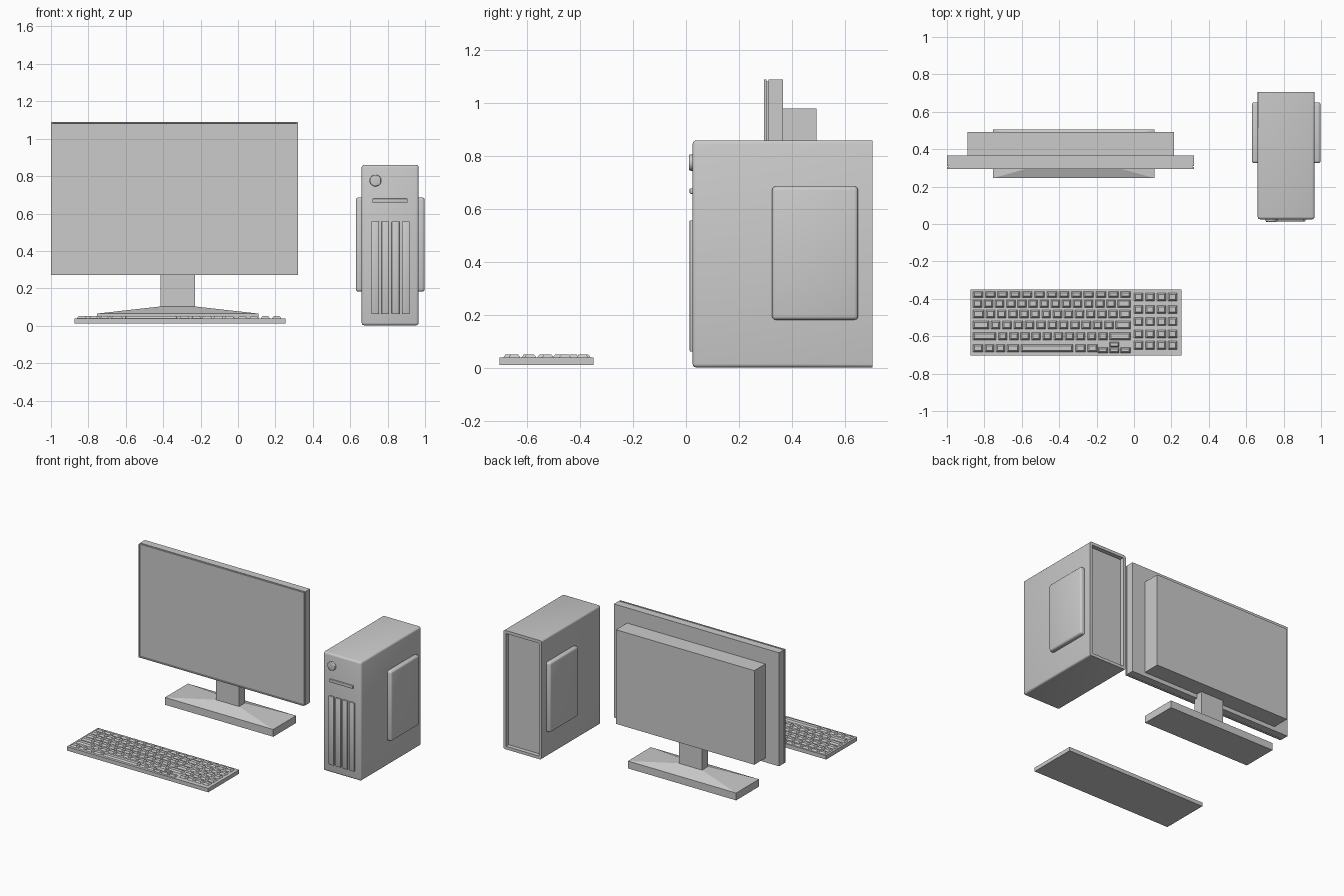
import bpy, bmesh
from mathutils import Vector

if "Cube" in bpy.data.objects:
    bpy.data.objects.remove(bpy.data.objects["Cube"])


def finish(name, bm, smooth=False):
    bmesh.ops.recalc_face_normals(bm, faces=bm.faces[:])
    me = bpy.data.meshes.new(name)
    bm.to_mesh(me)
    bm.free()
    ob = bpy.data.objects.new(name, me)
    bpy.context.collection.objects.link(ob)
    if smooth:
        bpy.ops.object.select_all(action='DESELECT')
        bpy.context.view_layer.objects.active = ob
        ob.select_set(True)
        bpy.ops.object.shade_smooth_by_angle()
    return ob


def add_box(bm, x, y, z, taper=0.0):
    """Box from (min, max) ranges; taper shrinks the top outline."""
    vs = bmesh.ops.create_cube(bm, size=1)['verts']
    for v in vs:
        t = taper if v.co.z > 0 else 0
        p = []
        for c, (a, b), s in zip(v.co, (x, y, z), (t, t, 0)):
            p.append(b - s if c > 0 else a + s)
        v.co = Vector(p)
    return vs


def box(name, x, y, z, bevel=0.0, segments=3):
    bm = bmesh.new()
    add_box(bm, x, y, z)
    if bevel:
        bmesh.ops.bevel(bm, geom=bm.edges[:], offset=bevel, segments=segments,
                        profile=0.5, affect='EDGES')
    return finish(name, bm, bevel > 0)


def recess(bm, direction, rim, depth):
    """Sink a panel into the largest face pointing along y direction."""
    bm.normal_update()
    face = max((f for f in bm.faces if f.normal.y * direction > 0.99),
               key=lambda f: f.calc_area())
    for thickness in (rim, 0.001):
        bmesh.ops.inset_region(bm, faces=[face], thickness=thickness)
    for v in face.verts:
        v.co.y -= direction * depth


# Monitor: bezel with sunken screen, groove, body and rear housing
bm = bmesh.new()
add_box(bm, (-1.0, 0.32), (0.295, 0.304), (0.27, 1.09))
recess(bm, -1, 0.01, 0.006)
finish("screen_bezel", bm)
box("bezel_groove", (-0.993, 0.313), (0.304, 0.311), (0.277, 1.083))
box("monitor_body", (-1.0, 0.32), (0.311, 0.366), (0.27, 1.09))
box("rear_housing", (-0.89, 0.215), (0.366, 0.492), (0.30, 0.98))
box("monitor_neck", (-0.415, -0.23), (0.34, 0.41), (0.09, 0.33))

# Monitor foot: slab with a top sloping up to the neck
bm = bmesh.new()
loops = []
for x0, x1, y0, y1, z in ((-0.755, 0.11, 0.245, 0.506, 0.012),
                          (-0.755, 0.11, 0.245, 0.506, 0.065),
                          (-0.415, -0.23, 0.34, 0.41, 0.103)):
    loops.append([bm.verts.new(p) for p in
                  ((x0, y0, z), (x1, y0, z), (x1, y1, z), (x0, y1, z))])
for lo, hi in zip(loops, loops[1:]):
    for i in range(4):
        j = (i + 1) % 4
        bm.faces.new((lo[i], lo[j], hi[j], hi[i]))
bm.faces.new(loops[0])
bm.faces.new(loops[-1])
finish("monitor_foot", bm)

# Keyboard tray
box("keyboard_base", (-0.875, 0.255), (-0.704, -0.35), (0.012, 0.04))

# Main keys: each row is centre y, half depth, relative key widths
KZ = (0.04, 0.051)
rows = [(-0.377, 0.017, [1] * 13),
        (-0.426, 0.021, [11] * 13 + [15]),
        (-0.482, 0.021, [13] + [11] * 12 + [13]),
        (-0.540, 0.021, [18] + [11.2] * 11 + [17]),
        (-0.600, 0.021, [25] + [11] * 10 + [23]),
        (-0.664, 0.021, [12, 11, 11, 14, 54, 12, 12])]
bm = bmesh.new()
left, right, gap = -0.867, -0.012, 0.006
for y, half, widths in rows:
    end = -0.19 if len(widths) == 7 else right
    unit = (end - left) / sum(widths)
    x = left
    for w in widths:
        add_box(bm, (x + gap, x + w * unit - gap), (y - half, y + half), KZ, 0.008)
        x += w * unit
# Arrow keys
for x, y in ((-0.166, -0.675), (-0.105, -0.675), (-0.105, -0.644), (-0.046, -0.675)):
    add_box(bm, (x - 0.026, x + 0.026), (y - 0.014, y + 0.014), KZ, 0.006)
finish("main_keys", bm)

# Number pad keys
bm = bmesh.new()
for x in (0.024, 0.085, 0.146, 0.207):
    for y in (-0.391, -0.457, -0.522, -0.588, -0.648):
        add_box(bm, (x - 0.024, x + 0.024), (y - 0.022, y + 0.022), KZ, 0.008)
finish("number_pad", bm)

# Tower case: rounded edges, sunken rear panel
bm = bmesh.new()
add_box(bm, (0.661, 0.966), (0.025, 0.705), (0.002, 0.86))
edges = [e for e in bm.edges if not all(v.co.y > 0.7 for v in e.verts)]
bmesh.ops.bevel(bm, geom=edges, offset=0.014, segments=3, profile=0.5, affect='EDGES')
recess(bm, 1, 0.022, 0.03)
finish("tower_case", bm, True)

# Raised side panels
for side, x in (("left", (0.63, 0.68)), ("right", (0.947, 0.998))):
    box(side + "_side_panel", x, (0.325, 0.65), (0.182, 0.686), 0.014)

# Power button
bm = bmesh.new()
bmesh.ops.create_cone(bm, cap_ends=True, segments=32, radius1=0.031, radius2=0.031, depth=0.03)
rim = [e for e in bm.edges if all(v.co.z > 0 for v in e.verts)]
bmesh.ops.bevel(bm, geom=rim, offset=0.006, segments=3, profile=0.5, affect='EDGES')
for v in bm.verts:
    v.co = Vector((0.735 + v.co.x, 0.026 - v.co.z, 0.776 + v.co.y))
finish("power_button", bm, True)

# Drive slot and front grille bars
box("drive_slot", (0.718, 0.906), (0.014, 0.035), (0.658, 0.679), 0.003, 2)
for i in range(4):
    x = 0.713 + i * 0.0545
    box(f"grille_bar_{i + 1}", (x, x + 0.041), (0.014, 0.035), (0.062, 0.558), 0.004, 2)
